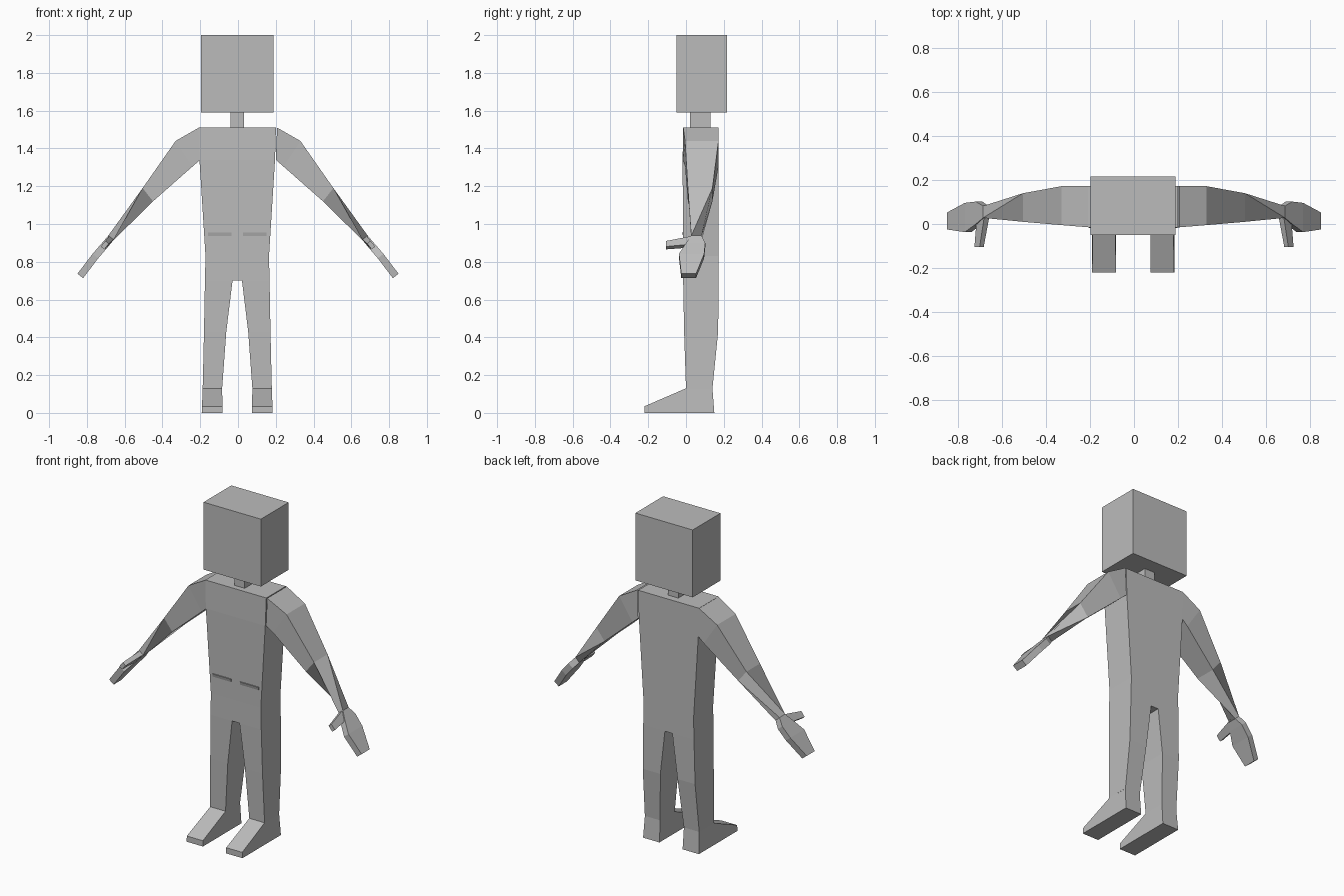
import bpy, bmesh
from mathutils import Vector

if "Cube" in bpy.data.objects:
    bpy.data.objects.remove(bpy.data.objects["Cube"])

grey = bpy.data.materials.new("plain_grey")
grey.diffuse_color = (0.5, 0.5, 0.5, 1)
grey.use_nodes = True
grey.node_tree.nodes["Principled BSDF"].inputs["Base Color"].default_value = grey.diffuse_color


def loft(name, rings, start_cap=True, end_cap=True, sx=1, shift=0.0):
    """Join equal-sized rings of points into a flat-faced tube."""
    bm = bmesh.new()
    vs = [[bm.verts.new((sx * p[0] + shift, p[1], p[2])) for p in r] for r in rings]
    n = len(rings[0])
    for a, b in zip(vs, vs[1:]):
        for i in range(n):
            j = (i + 1) % n
            bm.faces.new((a[i], a[j], b[j], b[i]))
    if start_cap:
        bm.faces.new(vs[0])
    if end_cap:
        bm.faces.new(vs[-1])
    bmesh.ops.recalc_face_normals(bm, faces=bm.faces)
    me = bpy.data.meshes.new(name)
    bm.to_mesh(me)
    bm.free()
    me.materials.append(grey)
    ob = bpy.data.objects.new(name, me)
    bpy.context.collection.objects.link(ob)
    return ob


def level(x0, x1, y0, y1, z):
    """Horizontal rectangle."""
    return [(x0, y0, z), (x1, y0, z), (x1, y1, z), (x0, y1, z)]


def limb(top, bottom, y0, y1):
    """Arm section from top and bottom (x, z) points: TF, TB, BB, BF."""
    (tx, tz), (bx, bz) = top, bottom
    return [(tx, y0, tz), (tx, y1, tz), (bx, y1, bz), (bx, y0, bz)]


MID = -0.004  # body centre line

# Head and neck
loft("head", [level(-0.193, 0.193, -0.05, 0.217, z) for z in (1.59, 2.0)], shift=MID)
loft("neck", [level(-0.035, 0.035, 0.02, 0.13, z) for z in (1.51, 1.59)], False, False, shift=MID)

# Torso slab
loft("torso", [level(-w, w, y0, y1, z) for w, y0, y1, z in (
    (0.171, -0.015, 0.173, 0.70), (0.168, -0.015, 0.173, 0.83),
    (0.200, -0.018, 0.173, 1.34), (0.205, -0.015, 0.173, 1.51))], shift=MID)

N = Vector((0.78, 0, 0.62))   # hand thickness direction
D = Vector((0.62, 0, -0.78))  # hand length direction

for side, sx in (("right", 1), ("left", -1)):
    # Thin hem step on the front of the waist
    loft(side + "_waist_hem", [
        level(0.03, 0.155, -0.0155, -0.012, 0.935),
        level(0.03, 0.155, -0.021, -0.012, 0.955)], sx=sx, shift=MID)

    # Leg, tapering to the ankle
    loft(side + "_leg", [level(*r) for r in (
        (0.080, 0.183, 0.0, 0.14, 0.13), (0.058, 0.176, -0.010, 0.170, 0.43),
        (0.025, 0.171, -0.015, 0.173, 0.70))], False, False, sx, MID)

    # Wedge foot
    side_profile = [(0.15, 0), (-0.22, 0), (-0.22, 0.035), (0.0, 0.13), (0.14, 0.13)]
    loft(side + "_foot", [
        [(x + t * z, y, z) for y, z in side_profile]
        for x, t in ((0.078, 0.015), (0.188, -0.04))], sx=sx, shift=MID)

    # Upper arm, then a forearm that makes a quarter twist to the wrist
    elbow = limb((0.505, 1.19), (0.45, 1.12), 0.01, 0.14)
    wrist = limb((0.687, 0.938), (0.661, 0.912), 0.028, 0.082)
    loft(side + "_upper_arm", [
        limb((0.207, 1.51), (0.20, 1.34), -0.015, 0.173),
        limb((0.33, 1.44), (0.24, 1.305), -0.005, 0.172),
        elbow], False, False, sx)
    loft(side + "_forearm", [elbow, [wrist[i] for i in (3, 0, 1, 2)]], False, False, sx)

    # Flat mitten hand
    hand = [wrist]
    for x, z, y0, y1 in ((0.705, 0.888, 0.0, 0.102), (0.755, 0.83, -0.037, 0.096),
                         (0.835, 0.725, -0.025, 0.053)):
        c = Vector((x, 0, z))
        t, b = c + N * 0.019, c - N * 0.019
        hand.append(limb((t.x, t.z), (b.x, b.z), y0, y1))
    loft(side + "_hand", hand, False, True, sx)

    # Thumb pointing forward
    thumb = []
    for c, d, n in ((Vector((0.685, 0.045, 0.908)), 0.028, 0.015),
                    (Vector((0.705, -0.105, 0.888)), 0.019, 0.012)):
        thumb.append([c + D * d * i + N * n * j for i, j in ((1, 1), (1, -1), (-1, -1), (-1, 1))])
    loft(side + "_thumb", thumb, sx=sx)
